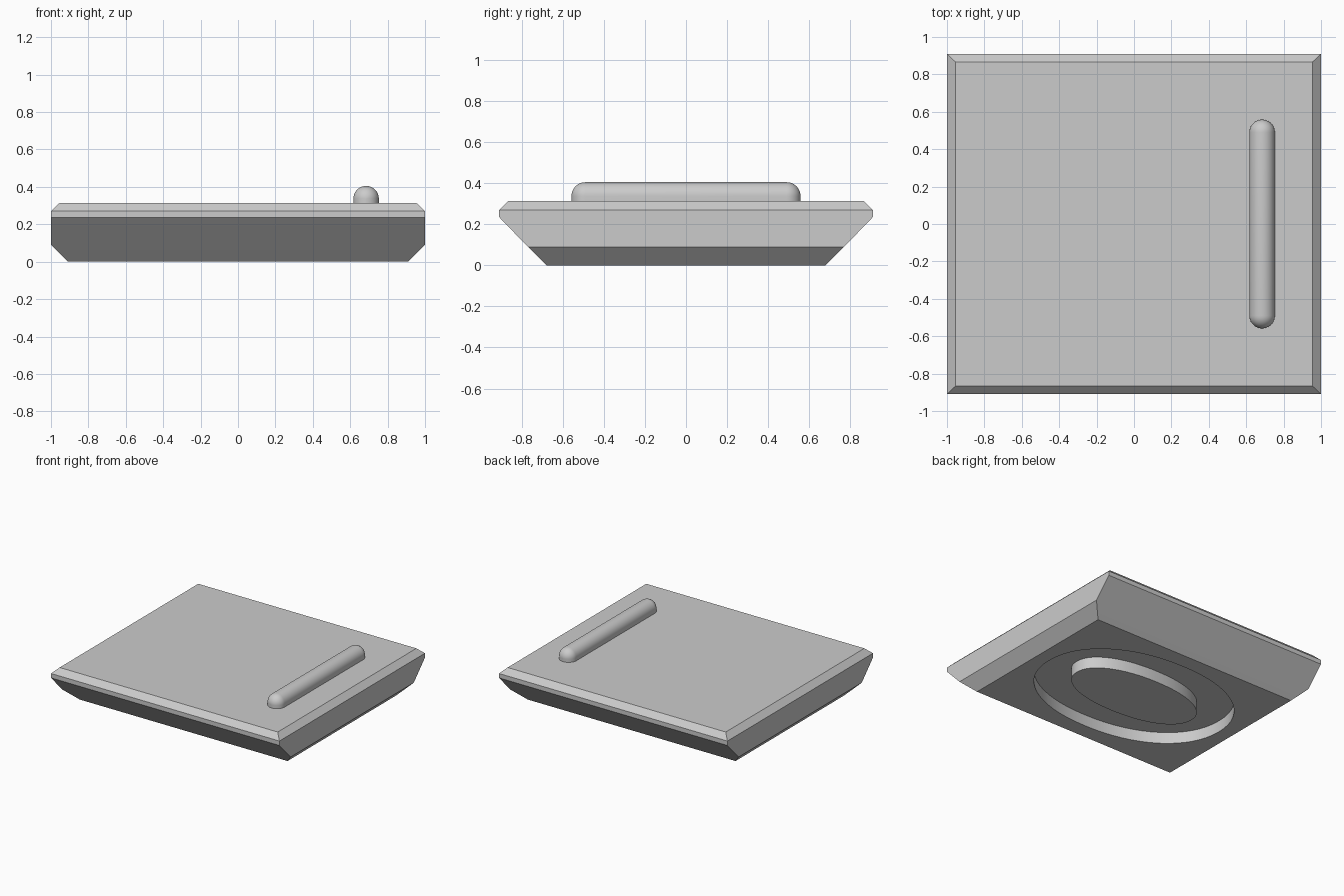
import bpy, bmesh
from math import sin, cos, pi, radians, copysign

cube = bpy.data.objects.get("Cube")
if cube:
    bpy.data.objects.remove(cube, do_unlink=True)

# Single colour
GREY = (0.6, 0.6, 0.6, 1)
grey = bpy.data.materials.new("plain grey")
grey.use_nodes = True
grey.diffuse_color = GREY
grey.node_tree.nodes["Principled BSDF"].inputs["Base Color"].default_value = GREY


def loft(name, rings, caps=True):
    """Join equal-length rings of points; cap the ends or wrap last to first."""
    bm = bmesh.new()
    loops = [[bm.verts.new(p) for p in ring] for ring in rings]
    pairs = list(zip(loops, loops[1:]))
    if caps:
        bm.faces.new(loops[0])
        bm.faces.new(loops[-1])
    else:
        pairs.append((loops[-1], loops[0]))
    for a, b in pairs:
        for i in range(len(a)):
            j = (i + 1) % len(a)
            bm.faces.new((a[i], a[j], b[j], b[i]))
    bmesh.ops.remove_doubles(bm, verts=bm.verts, dist=0.0001)
    bmesh.ops.recalc_face_normals(bm, faces=bm.faces)
    mesh = bpy.data.meshes.new(name)
    bm.to_mesh(mesh)
    bm.free()
    mesh.materials.append(grey)
    obj = bpy.data.objects.new(name, mesh)
    bpy.context.collection.objects.link(obj)
    return obj


def activate(obj):
    bpy.ops.object.select_all(action='DESELECT')
    obj.select_set(True)
    bpy.context.view_layer.objects.active = obj


def rectangle(x, y, z):
    return [(-x, -y, z), (x, -y, z), (x, y, z), (-x, y, z)]


def oval(a, b, z, n=64, power=2.15):
    """Slightly squared ellipse."""
    def bend(v):
        return copysign(abs(v) ** (2 / power), v)
    return [(a * bend(cos(2 * pi * i / n)), b * bend(sin(2 * pi * i / n)), z)
            for i in range(n)]


# Body: slab with a bevelled rim and undercut sides
TOP = 0.313
body = loft("body", [rectangle(*s) for s in (
    (0.91, 0.68, 0), (1, 0.77, 0.09), (1, 0.91, 0.235),
    (1, 0.91, 0.27), (0.955, 0.867, TOP))])

# Oval groove sunk into the underside, leaving an island in the middle
DEPTH = 0.09
groove = loft("groove_cutter", [
    oval(0.8, 0.555, -0.1), oval(0.8, 0.555, DEPTH),
    oval(0.54, 0.262, DEPTH), oval(0.54, 0.262, -0.1)], caps=False)
groove.hide_render = True
cut = body.modifiers.new("groove", 'BOOLEAN')
cut.operation = 'DIFFERENCE'
cut.solver = 'EXACT'
cut.object = groove
activate(body)
bpy.ops.object.modifier_apply(modifier=cut.name)
bpy.data.objects.remove(groove, do_unlink=True)
bpy.ops.object.shade_smooth_by_angle(angle=radians(25))

# Ridge: round-topped bar with domed ends along the left side of the top
RADIUS, HALF, BAR_X, BAR_Z = 0.068, 0.49, 0.685, 0.337


def arch(y, r, n=20):
    pts = [(BAR_X + r * cos(pi * i / n), y, BAR_Z + r * sin(pi * i / n))
           for i in range(n + 1)]
    return pts + [(BAR_X - r, y, TOP - 0.005), (BAR_X + r, y, TOP - 0.005)]


# Dome sections stop just short of the tip so the caps stay valid
steps = [radians(89.5) * (10 - i) / 10 for i in range(11)]
end = [(-HALF - RADIUS * sin(t), RADIUS * cos(t)) for t in steps]
sections = end + [(-y, r) for y, r in reversed(end)]
ridge = loft("ridge", [arch(y, r) for y, r in sections])
activate(ridge)
bpy.ops.object.shade_smooth_by_angle(angle=radians(40))
